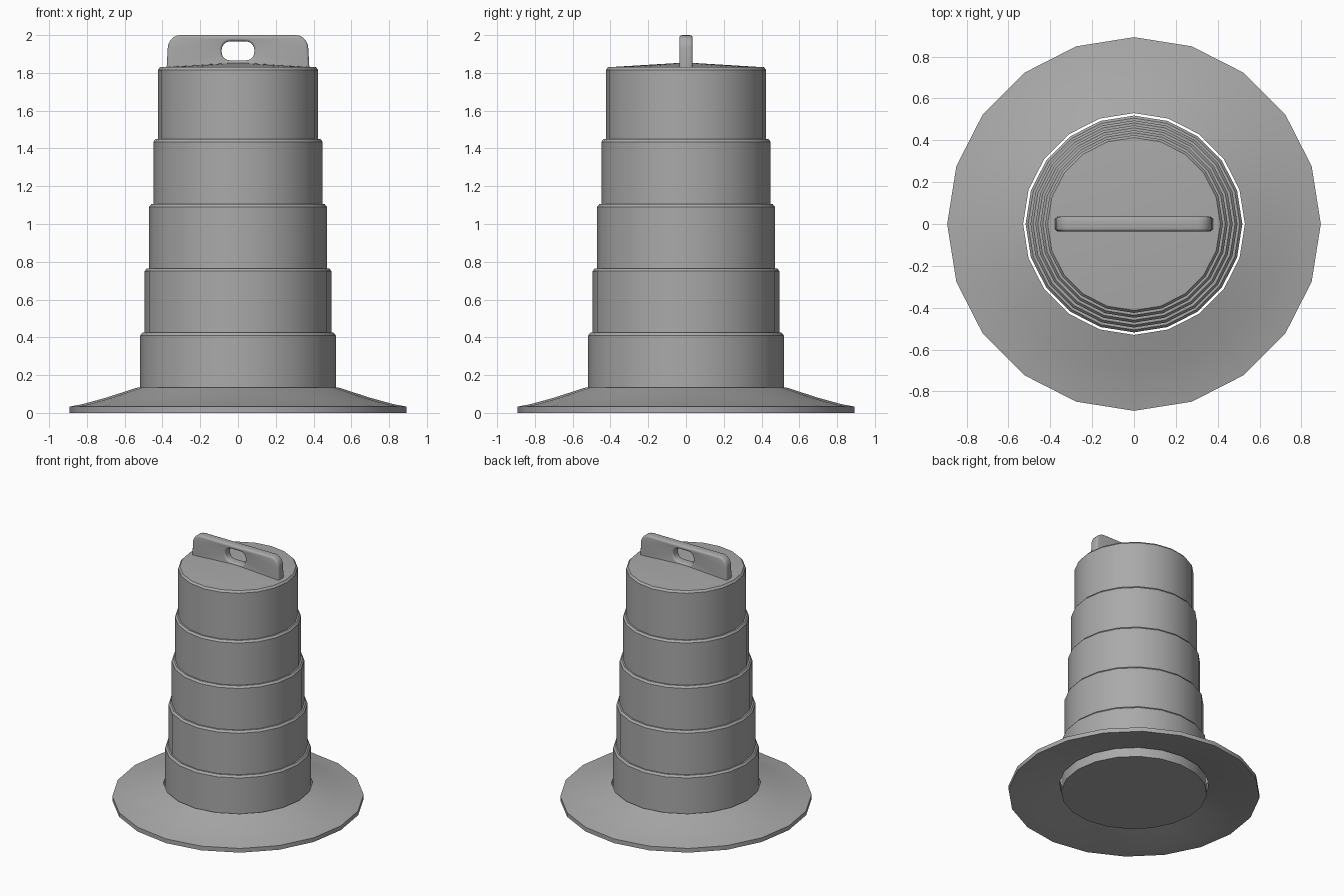
import bpy
import bmesh
from math import cos, sin, pi, radians

cube = bpy.data.objects.get("Cube")
if cube:
    bpy.data.objects.remove(cube, do_unlink=True)

SIDES = 20

grey = bpy.data.materials.new("plain grey")
grey.use_nodes = True
COLOUR = (0.4, 0.4, 0.4, 1)
grey.diffuse_color = COLOUR
grey.node_tree.nodes["Principled BSDF"].inputs["Base Color"].default_value = COLOUR


def finish(name, mesh):
    """Link a mesh as a grey object, smooth with sharp creases kept."""
    obj = bpy.data.objects.new(name, mesh)
    bpy.context.collection.objects.link(obj)
    mesh.materials.clear()
    mesh.materials.append(grey)
    mesh.shade_smooth()
    mesh.set_sharp_from_angle(angle=radians(35))
    return obj


def lathe(name, profile):
    """Spin a profile of (radius, height) points around z."""
    bm = bmesh.new()
    verts = [bm.verts.new((r, 0, z)) for r, z in profile]
    edges = [bm.edges.new(pair) for pair in zip(verts, verts[1:])]
    bmesh.ops.spin(bm, geom=verts + edges, cent=(0, 0, 0), axis=(0, 0, 1),
                   angle=2 * pi, steps=SIDES, use_duplicate=False)
    bmesh.ops.remove_doubles(bm, verts=bm.verts[:], dist=0.0005)
    bmesh.ops.recalc_face_normals(bm, faces=bm.faces[:])
    mesh = bpy.data.meshes.new(name)
    bm.to_mesh(mesh)
    bm.free()
    return finish(name, mesh)


def rounded_outline(half_bottom, half_top, z0, z1, r_bottom, r_top, steps=5):
    """Rounded trapezoid outline, counter-clockwise."""
    corners = [(half_top - r_top, z1 - r_top, r_top, 0),
               (r_top - half_top, z1 - r_top, r_top, pi / 2),
               (r_bottom - half_bottom, z0 + r_bottom, r_bottom, pi),
               (half_bottom - r_bottom, z0 + r_bottom, r_bottom, 1.5 * pi)]
    return [(x + r * cos(a + i * pi / 2 / steps), z + r * sin(a + i * pi / 2 / steps))
            for x, z, r, a in corners for i in range(steps + 1)]


# Flared rubber base ring, hollow below
lathe("base_ring", [(0.53, 0.135), (0.70, 0.08), (0.82, 0.047), (0.893, 0.033),
                    (0.893, 0.0), (0.82, 0.01), (0.53, 0.075), (0.53, 0.135)])

# Stepped barrel: each band narrower than the one below, with a chamfered lip
band_tops = [0.425, 0.765, 1.105, 1.45, 1.83]
barrel = [(0, 0.01)]
floor = 0.01
for i, top in enumerate(band_tops):
    radius = 0.518 - 0.0233 * i
    barrel += [(radius, floor), (radius, top - 0.015), (radius - 0.012, top)]
    floor = top
barrel.append((0, 1.855))
lathe("barrel_body", barrel)

# Carrying handle: rounded plate with a grip hole and soft edges
BEVEL = 0.014
curve = bpy.data.curves.new("handle_outline", "CURVE")
curve.dimensions = "2D"
curve.fill_mode = "BOTH"
curve.extrude = 0.035 - BEVEL
curve.bevel_depth = BEVEL
curve.bevel_resolution = 2
outer = rounded_outline(0.378 - BEVEL, 0.372 - BEVEL, 1.82, 2 - BEVEL, 0.005, 0.055)
hole = rounded_outline(0.087 + BEVEL, 0.087 + BEVEL, 1.866 - BEVEL, 1.967 + BEVEL, 0.06, 0.06)
for outline in (outer, hole[::-1]):
    spline = curve.splines.new("POLY")
    spline.points.add(len(outline) - 1)
    for point, (x, z) in zip(spline.points, outline):
        point.co = (x, z, 0, 1)
    spline.use_cyclic_u = True

source = bpy.data.objects.new("handle_source", curve)
bpy.context.collection.objects.link(source)
bpy.context.view_layer.update()
evaluated = source.evaluated_get(bpy.context.evaluated_depsgraph_get())
handle_mesh = bpy.data.meshes.new_from_object(evaluated)
bpy.data.objects.remove(source, do_unlink=True)

bm = bmesh.new()
bm.from_mesh(handle_mesh)
bmesh.ops.remove_doubles(bm, verts=bm.verts[:], dist=0.0005)
bmesh.ops.recalc_face_normals(bm, faces=bm.faces[:])
bm.to_mesh(handle_mesh)
bm.free()
handle = finish("carrying_handle", handle_mesh)
handle.rotation_euler.x = pi / 2
